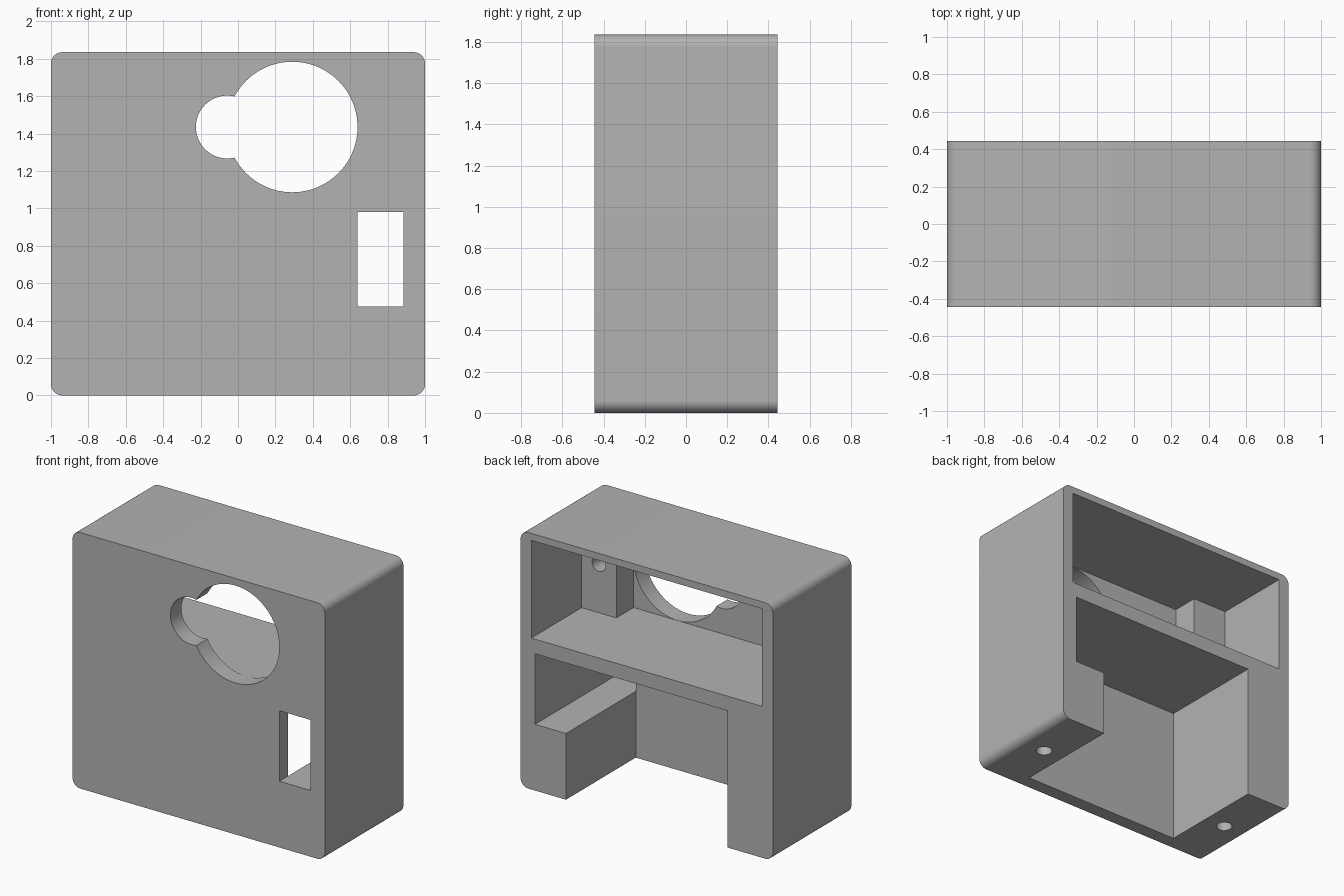
import bpy
import bmesh
from math import cos, sin, tau, radians
from mathutils import Vector

cube = bpy.data.objects.get("Cube")
if cube:
    bpy.data.objects.remove(cube, do_unlink=True)

grey = bpy.data.materials.new("plain grey")
grey.use_nodes = True
colour = (0.45, 0.45, 0.45, 1)
grey.diffuse_color = colour
grey.node_tree.nodes["Principled BSDF"].inputs["Base Color"].default_value = colour

DEPTH = 0.445      # half depth of the case
HEIGHT = 1.835
OUT = 0.6          # cutters run past the case to here


def prism(name, profile, axis, start, end, bevel=0):
    """Extrude a 2D profile along y (profile in x, z) or z (profile in x, y)."""
    bm = bmesh.new()
    if axis == "y":
        place, step = (lambda u, v: (u, start, v)), Vector((0, end - start, 0))
    else:
        place, step = (lambda u, v: (u, v, start)), Vector((0, 0, end - start))
    face = bm.faces.new([bm.verts.new(place(u, v)) for u, v in profile])
    extruded = bmesh.ops.extrude_face_region(bm, geom=[face])["geom"]
    bmesh.ops.translate(bm, vec=step, verts=[g for g in extruded if isinstance(g, bmesh.types.BMVert)])
    if bevel:
        along = [e for e in bm.edges
                 if abs((e.verts[0].co - e.verts[1].co).normalized().dot(step.normalized())) > 0.9]
        bmesh.ops.bevel(bm, geom=along, offset=bevel, segments=12, profile=0.5, affect="EDGES")
    bmesh.ops.recalc_face_normals(bm, faces=bm.faces[:])
    mesh = bpy.data.meshes.new(name)
    bm.to_mesh(mesh)
    bm.free()
    mesh.materials.append(grey)
    obj = bpy.data.objects.new(name, mesh)
    bpy.context.collection.objects.link(obj)
    return obj


def box(x0, x1, v0, v1):
    return [(x0, v0), (x1, v0), (x1, v1), (x0, v1)]


def circle(x, v, r, sides=96):
    return [(x + r * cos(tau * i / sides), v + r * sin(tau * i / sides)) for i in range(sides)]


# Outer case with rounded long edges
case = prism("case", box(-1, 1, 0, HEIGHT), "y", -DEPTH, DEPTH, bevel=0.06)

# Upper room, narrowed at the front by a mounting post on each side
half_room = [(0.64, -0.32), (0.64, -0.125), (0.915, -0.125), (0.915, OUT)]
room = half_room + [(-x, y) for x, y in reversed(half_room)]
cutters = [prism("upper_room_cutter", room, "z", 1.085, 1.785)]

# Lower room, open below, with a side pocket above a solid block
lower = [(-0.64, -0.2), (0.64, -0.2), (0.64, 0.475), (0.885, 0.475), (0.885, 0.98), (-0.64, 0.98)]
cutters.append(prism("lower_room_cutter", lower, "y", -0.345, OUT))

# Front openings: window, large round hole and small round hole
cutters.append(prism("window_cutter", box(0.64, 0.885, 0.475, 0.98), "y", -OUT, -0.2))
cutters.append(prism("large_hole_cutter", circle(0.29, 1.435, 0.349), "y", -OUT, -0.3))
cutters.append(prism("small_hole_cutter", circle(-0.057, 1.435, 0.168), "y", -OUT, -0.3))

# Blind screw holes in the posts and the underside
for side in (-1, 1):
    cutters.append(prism("post_screw_cutter", circle(side * 0.778, 1.435, 0.054, 40), "y", -0.32, 0))
    cutters.append(prism("base_screw_cutter", circle(side * 0.8, 0, 0.054, 40), "z", -0.1, 0.25))

bpy.context.view_layer.objects.active = case
for cutter in cutters:
    cut = case.modifiers.new(cutter.name, "BOOLEAN")
    cut.operation = "DIFFERENCE"
    cut.solver = "EXACT"
    cut.object = cutter
    bpy.ops.object.modifier_apply(modifier=cut.name)
    bpy.data.objects.remove(cutter, do_unlink=True)

# Smooth rounded surfaces, crisp edges
bpy.ops.object.select_all(action="DESELECT")
case.select_set(True)
bpy.ops.object.shade_smooth_by_angle(angle=radians(30))
